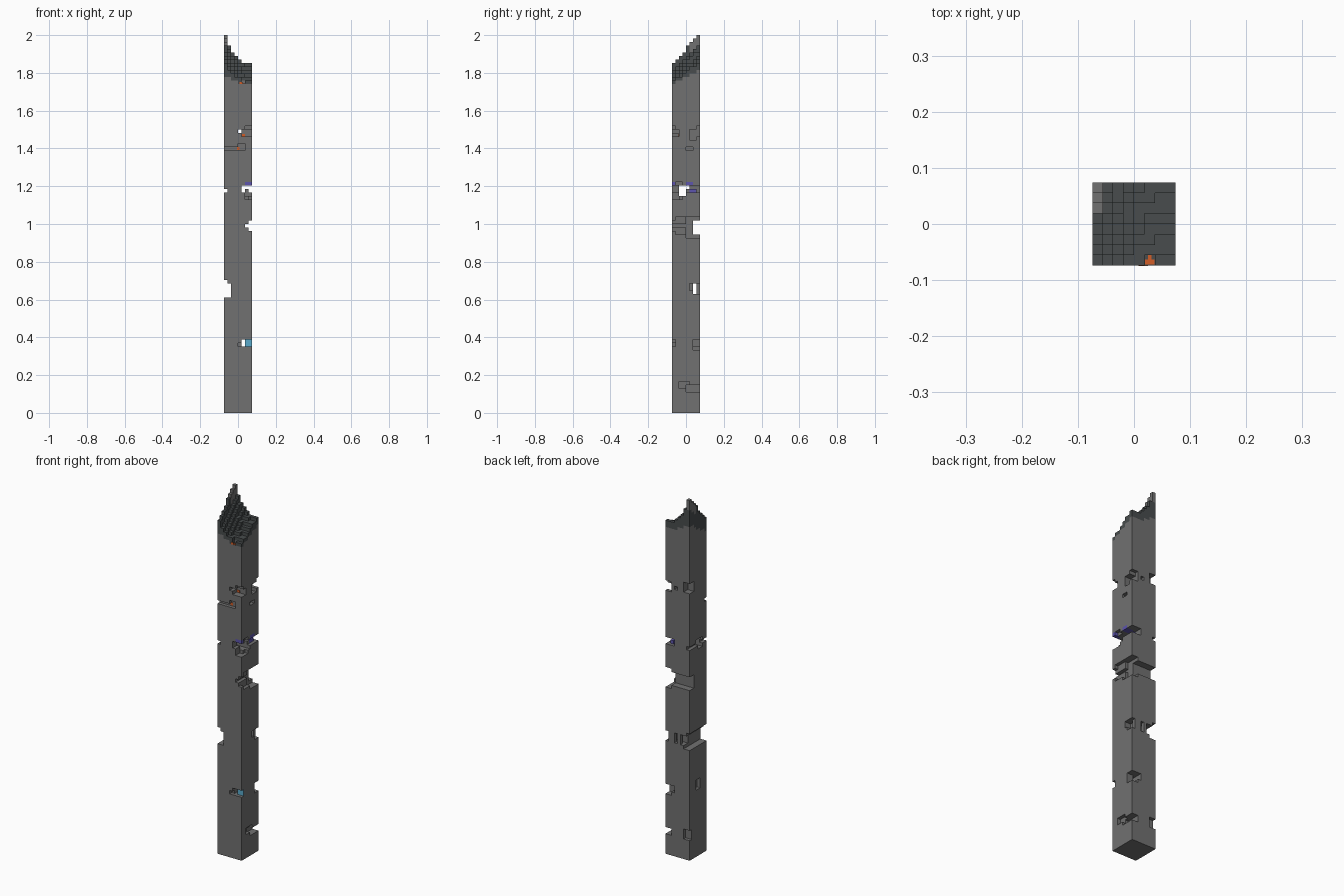
import bpy, bmesh
from mathutils import Vector
from itertools import product

cube = bpy.data.objects.get("Cube")
if cube:
    bpy.data.objects.remove(cube)

N, TALL = 8, 108
S = 2 / TALL            # block size
FULL = (0, 7)


def material(name, color):
    m = bpy.data.materials.new(name)
    m.use_nodes = True
    m.diffuse_color = (*color, 1)
    m.node_tree.nodes["Principled BSDF"].inputs["Base Color"].default_value = (*color, 1)
    return m


STONE = material("grey stone", (0.165, 0.165, 0.165))
CHAR = material("charred slate", (0.065, 0.073, 0.075))
ORANGE = material("orange", (0.65, 0.11, 0.02))
PURPLE = material("purple", (0.11, 0.09, 0.42))
BLUE = material("light blue", (0.1, 0.4, 0.6))
MATS = [STONE, CHAR, PURPLE, BLUE]


def height(i, j):
    """Broken top: a peak at the back right corner, lowest at the front left."""
    u, v = (1 - i / 7) ** 2.5, j / 7
    return round(95 + 5 * v + 5 * u + 3 * u * v)


# Solid column of blocks
solid = {(i, j, k) for i, j in product(range(N), repeat=2) for k in range(height(i, j))}
solid.discard((5, 0, 94))


def carve(x, y, z):
    for c in product(*(range(a, b + 1) for a, b in (x, y, z))):
        solid.discard(c)


# Chips near the foot
carve((7, 7), (2, 4), (7, 8))
carve((6, 7), (4, 7), (6, 7))
carve((0, 1), (7, 7), (6, 8))

# Slot with the blue inlay
carve((5, 5), FULL, (19, 20))
carve((4, 4), (0, 0), (19, 19))
carve((6, 7), (0, 0), (19, 20))
carve((6, 7), (6, 7), (18, 20))
carve((0, 0), (3, 4), (20, 22))

# Wide notch with ribs at the back
carve((0, 1), FULL, (33, 36))
carve((0, 0), FULL, (37, 37))
carve(FULL, (6, 6), (34, 36))
for i in (2, 4, 7):
    carve((i, i), (7, 7), (34, 36))
carve((6, 7), (5, 5), (35, 36))

# Deep break at mid height
carve(FULL, (6, 7), (51, 54))
carve((7, 7), FULL, (52, 54))
carve((6, 6), FULL, (53, 53))
carve((7, 7), (1, 3), (51, 55))
carve((6, 7), (4, 7), (50, 55))

# Break with the purple inlay
carve((5, 5), FULL, (63, 64))
carve((6, 6), FULL, (64, 64))
carve((0, 0), FULL, (63, 63))
carve(FULL, (2, 3), (62, 64))
carve(FULL, (4, 4), (64, 64))
carve((6, 7), (0, 1), (61, 64))
carve((7, 7), (1, 2), (61, 65))
carve((7, 7), (4, 6), (63, 64))
carve((6, 7), (7, 7), (63, 64))

# Narrow groove
carve((0, 5), (0, 0), (75, 75))
carve((4, 5), (0, 0), (76, 76))
carve((7, 7), (4, 5), (75, 75))

# Upper chips on three corners
carve((4, 4), FULL, (80, 80))
carve((5, 7), (0, 1), (79, 80))
carve((6, 7), (0, 0), (79, 81))
carve((6, 7), (5, 6), (78, 80))
carve((6, 7), (7, 7), (79, 81))
carve((0, 1), (6, 7), (80, 82))


def paint(cell, d):
    """Material index for one block face."""
    i, j, k = cell
    if k == 65 and i in (6, 7) and j in (0, 4, 5) or k in (63, 64) and i == 6 and 5 <= j <= 6:
        return 2
    if k in (19, 20) and i in (6, 7) and j == 1 and d.y < 0:
        return 3
    u, v = 1 - i / 7, j / 7
    if i == 0 and j >= 5 and k >= height(i, j) - 3:
        return 0
    edge = 93.5 + 4 * v + 2.2 * u * u
    return 1 if k >= edge or (d.z > 0 and k > 90) else 0


def build(name, low, high):
    """Outer faces of the blocks between two levels."""
    bm = bmesh.new()
    for c in sorted(solid):
        if not low <= c[2] < high:
            continue
        for axis, sign in product(range(3), (-1, 1)):
            d = Vector((0, 0, 0))
            d[axis] = sign
            if tuple(int(a + b) for a, b in zip(c, d)) in solid:
                continue
            a, b = Vector((0, 0, 0)), Vector((0, 0, 0))
            a[(axis + 1) % 3] = 0.5
            b[(axis + 2) % 3] = 0.5 * sign
            mid = Vector(c) + Vector((0.5, 0.5, 0.5)) + d * 0.5 - Vector((N / 2, N / 2, 0))
            ring = [mid - a - b, mid + a - b, mid + a + b, mid - a + b]
            f = bm.faces.new([bm.verts.new(p * S) for p in ring])
            f.material_index = paint(c, d)
    bmesh.ops.remove_doubles(bm, verts=bm.verts, dist=S / 20)
    me = bpy.data.meshes.new(name)
    bm.to_mesh(me)
    bm.free()
    for m in MATS:
        me.materials.append(m)
    bpy.context.collection.objects.link(bpy.data.objects.new(name, me))


build("pillar_shaft", 0, 92)
build("charred_crown", 92, TALL)


def plate(name, center, size):
    """Small thin ember plate; centre and size in blocks."""
    bpy.ops.mesh.primitive_cube_add(size=1)
    o = bpy.context.object
    o.name = name
    o.location = [(center[0] - N / 2) * S, (center[1] - N / 2) * S, center[2] * S]
    o.scale = [s * S for s in size]
    o.data.materials.append(ORANGE)


# Embers: a cross on the crown and flecks inside the grooves
plate("ember_bar", (5.5, 0.35, 94.05), (0.9, 0.5, 0.1))
plate("ember_stem", (5.5, 0.6, 94.05), (0.35, 0.8, 0.1))
plate("ember_front", (4.9, -0.02, 94.3), (0.9, 0.06, 0.6))
plate("ember_groove", (4.1, 0.95, 75.6), (0.8, 0.1, 0.8))
plate("ember_chip", (5.6, 1.95, 79.4), (0.9, 0.1, 0.7))
